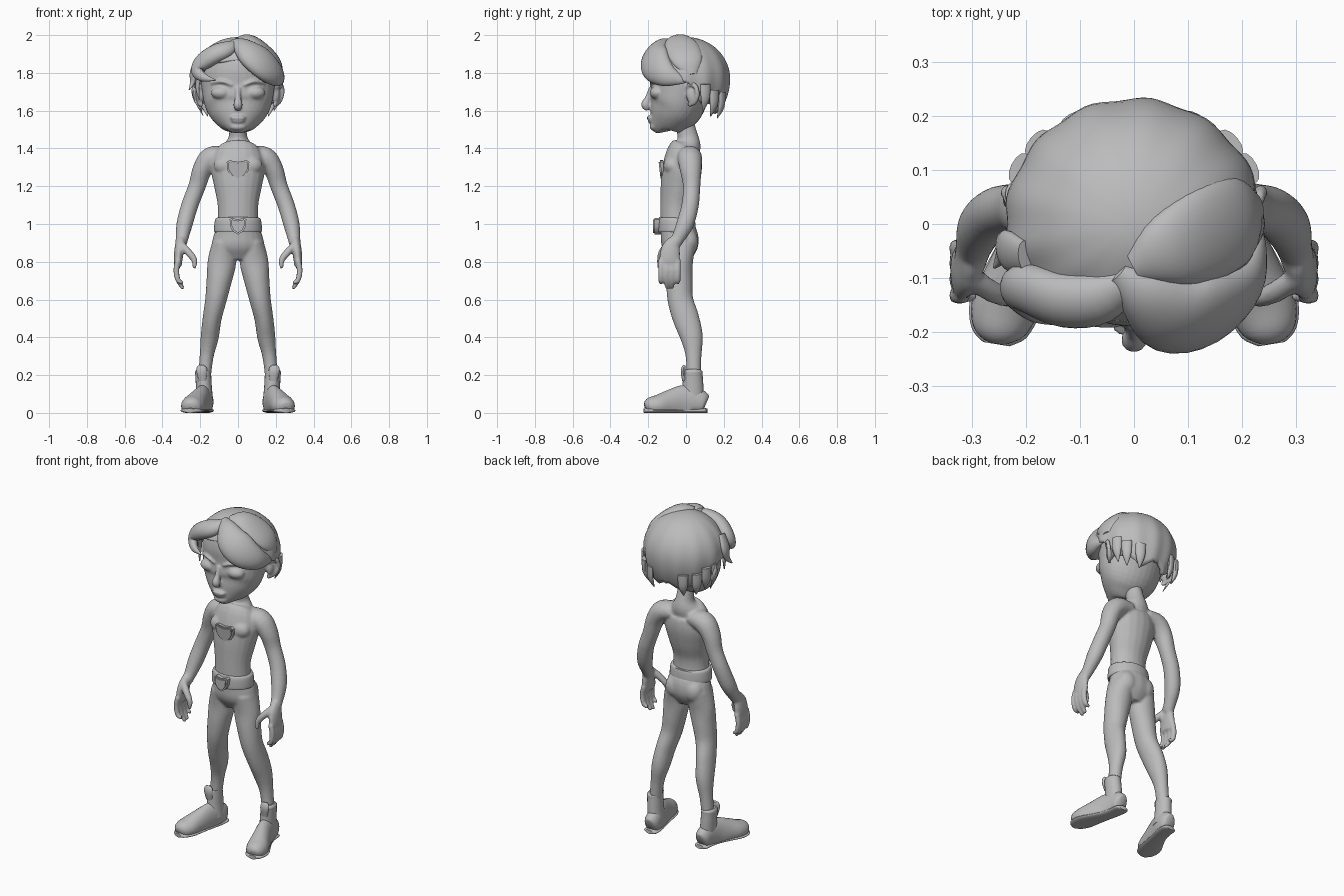
import bpy, bmesh, math
from mathutils import Vector

GREY = bpy.data.materials.new("clay grey")
GREY.diffuse_color = (0.5, 0.5, 0.5, 1)
X, Y = Vector((1, 0, 0)), Vector((0, 1, 0))
HEAD = Vector((0, 0, 1.75))


def finish(name, bm, angle=50):
    bmesh.ops.recalc_face_normals(bm, faces=bm.faces)
    me = bpy.data.meshes.new(name)
    bm.to_mesh(me)
    bm.free()
    ob = bpy.data.objects.new(name, me)
    bpy.context.collection.objects.link(ob)
    me.materials.append(GREY)
    select([ob])
    bpy.ops.object.shade_smooth_by_angle(angle=math.radians(angle))
    return ob


def select(obs):
    bpy.ops.object.select_all(action='DESELECT')
    for o in obs:
        o.select_set(True)
    bpy.context.view_layer.objects.active = obs[0]


def spline(pts, sub):
    """Catmull-Rom samples through tuples of any length."""
    v = [Vector(p) for p in pts]
    out = []
    for i in range(len(v) - 1):
        p0, p1, p2, p3 = v[max(i - 1, 0)], v[i], v[i + 1], v[min(i + 2, len(v) - 1)]
        for k in range(sub):
            t = k / sub
            out.append(0.5 * (2 * p1 + (p2 - p0) * t + (2 * p0 - 5 * p1 + 4 * p2 - p3) * t * t
                              + (3 * p1 - p0 - 3 * p2 + p3) * t ** 3))
    return out + [v[-1]]


def loft(name, pts, side=X, sx=1, n=20, sub=4, floor=None):
    """Oval rings (x, y, z, half width, half depth) along a path; side=None hugs the head."""
    s = spline([(p[0] * sx, *p[1:]) for p in pts], sub)
    cs = [Vector(p[:3]) for p in s]
    bm = bmesh.new()
    rings = []
    for i, p in enumerate(s):
        t = (cs[min(i + 1, len(cs) - 1)] - cs[max(i - 1, 0)]).normalized()
        if side is None:
            w = t.cross(cs[i] - HEAD).normalized()
        else:
            w = (side - t * side.dot(t)).normalized()
        d = t.cross(w)
        a, b = max(p[3], 0.002), max(p[4], 0.002)
        ring = []
        for k in range(n):
            q = math.tau * k / n
            co = cs[i] + w * a * math.cos(q) + d * b * math.sin(q)
            if floor is not None:
                co.z = max(co.z, floor)
            ring.append(bm.verts.new(co))
        rings.append(ring)
    for r, q in zip(rings, rings[1:]):
        for k in range(n):
            bm.faces.new((r[k], r[(k + 1) % n], q[(k + 1) % n], q[k]))
    bm.faces.new(rings[0])
    bm.faces.new(rings[-1])
    return finish(name, bm)


def ball(name, c, r):
    bm = bmesh.new()
    bmesh.ops.create_uvsphere(bm, u_segments=20, v_segments=12, radius=1)
    for v in bm.verts:
        v.co = Vector(c) + Vector(v.co[i] * r[i] for i in range(3))
    return finish(name, bm)


def fuse(name, parts, voxel, smooth):
    """Melt overlapping parts into one skin."""
    select(parts)
    bpy.ops.object.join()
    ob = bpy.context.object
    ob.name = name
    m = ob.modifiers.new("skin", 'REMESH')
    m.mode, m.voxel_size, m.use_smooth_shade = 'VOXEL', voxel, True
    m = ob.modifiers.new("soften", 'SMOOTH')
    m.factor, m.iterations = 0.5, smooth
    for m in list(ob.modifiers):
        bpy.ops.object.modifier_apply(modifier=m.name)
    ob.data.materials.clear()
    ob.data.materials.append(GREY)
    return ob


def shield(name, cz, w, h, y0, y1, tilt=0):
    """Bevelled shield plate facing the front."""
    half = [(0, .42), (.75, .5), (1, .42), (.95, 0), (.6, -.32), (0, -.5)]
    out = half + [(-x, z) for x, z in half[-2:0:-1]]
    bm = bmesh.new()
    f = bm.faces.new([bm.verts.new((x * w, y0 - tilt * z, cz + z * h)) for x, z in out])
    g = bmesh.ops.extrude_face_region(bm, geom=[f])
    top = [v for v in g['geom'] if isinstance(v, bmesh.types.BMVert)]
    bmesh.ops.translate(bm, verts=top, vec=(0, y1 - y0, 0))
    bmesh.ops.bevel(bm, geom=[e for e in bm.edges if all(v in top for v in e.verts)],
                    offset=0.008, segments=2, affect='EDGES')
    finish(name, bm, 35)


# Body: torso, limbs and hands melted together
body = [loft("torso", [(0, -.01, 1.54, .046, .05), (0, .01, 1.46, .05, .055), (0, .01, 1.42, .08, .07),
                       (0, -.01, 1.38, .125, .09), (0, -.02, 1.3, .145, .105), (0, -.035, 1.2, .127, .1),
                       (0, -.05, 1.1, .108, .086), (0, -.05, 1.0, .11, .087), (0, -.035, .93, .132, .1),
                       (0, -.03, .87, .135, .092), (0, -.03, .81, .07, .055)])]
for s in (1, -1):
    body.append(ball("buttock", (s * .06, .01, .905), (.062, .055, .07)))
    body.append(ball("chest", (s * .065, -.075, 1.31), (.065, .045, .05)))
    body.append(loft("leg", [(.075, -.03, .9, .062, .085), (.085, -.033, .8, .076, .07), (.1, -.035, .7, .067, .07),
                             (.117, -.03, .6, .057, .068), (.137, 0, .5, .05, .07), (.15, .03, .4, .048, .06),
                             (.166, .04, .3, .037, .042), (.18, .04, .17, .034, .038)], sx=s))
    body.append(loft("arm", [(.06, .015, 1.365, .06, .045), (.14, .02, 1.35, .065, .06), (.188, .025, 1.29, .058, .052),
                             (.217, .03, 1.2, .046, .046), (.255, .022, 1.1, .046, .045), (.283, -.005, 1.0, .046, .043),
                             (.297, -.045, .92, .035, .033), (.303, -.07, .89, .038, .03)], side=Y, sx=s))
    body.append(loft("palm", [(.3, -.06, .92, .028, .024), (.31, -.08, .87, .05, .026), (.317, -.087, .81, .055, .023),
                              (.316, -.087, .775, .048, .018)], side=Y, sx=s))
    for y, tip in ((-.133, .69), (-.102, .655), (-.072, .66), (-.043, .69)):
        body.append(loft("finger", [(.316, y, .81, .016, .016), (.327, y, .755, .015, .016),
                                    (.316, y, .7, .014, .014), (.29, y, tip, .009, .009)], side=Y, sx=s, n=12))
    body.append(loft("thumb", [(.3, -.1, .89, .02, .02), (.262, -.125, .85, .021, .02), (.232, -.138, .81, .016, .017),
                               (.23, -.143, .765, .009, .009)], side=Y, sx=s, n=12))
fuse("body", body, 0.0075, 4)

# Head with nose, lips, eyelids, brows and ears
head = [loft("skull", [(0, -.115, 1.487, .03, .035), (0, -.115, 1.508, .078, .075), (0, -.088, 1.56, .135, .113),
                       (0, -.055, 1.62, .173, .145), (0, -.032, 1.7, .19, .158), (0, -.015, 1.79, .196, .176),
                       (0, -.005, 1.87, .172, .165), (0, .005, 1.93, .115, .11), (0, .005, 1.96, .03, .03)], n=32),
        loft("nose", [(0, -.185, 1.72, .014, .012), (0, -.2, 1.67, .015, .016), (0, -.214, 1.63, .024, .024),
                      (0, -.2, 1.604, .014, .01)]),
        ball("upper_lip", (0, -.192, 1.562, ), (.042, .016, .012)),
        ball("lower_lip", (0, -.188, 1.545), (.035, .014, .01)),
        ball("chin", (0, -.165, 1.515), (.045, .028, .022))]
for s in (1, -1):
    head.append(ball("eyelid", (s * .088, -.15, 1.695), (.056, .042, .036)))
    head.append(loft("brow", [(.03, -.187, 1.735, .006, .008), (.085, -.177, 1.755, .009, .011),
                              (.145, -.135, 1.745, .005, .008)], side=Vector((0, 0, 1)), sx=s, n=10))
    head.append(loft("ear_rim", [(.185, .01, 1.7, .008, .012), (.212, .015, 1.735, .01, .012),
                                 (.23, .045, 1.735, .011, .013), (.235, .06, 1.69, .011, .013),
                                 (.217, .045, 1.645, .012, .014), (.19, .012, 1.63, .008, .012)], side=X, sx=s, n=10))
    head.append(ball("ear_bowl", (s * .2, .033, 1.685), (.022, .032, .05)))
fuse("head", head, 0.007, 2)

# Hair shell with a jagged hem, longest at the back
HEM = [(0, 1.87), (.8, 1.85), (1.2, 1.77), (1.65, 1.745), (1.95, 1.66), (2.3, 1.61), (3.2, 1.6)]


def hem(d):
    for (d0, z0), (d1, z1) in zip(HEM, HEM[1:]):
        if d <= d1:
            z = z0 + (z1 - z0) * (d - d0) / (d1 - d0)
            return z + (.024 * (abs((d * 2.6) % 2 - 1) * 2 - 1) if d > 1.85 else 0)


N, M = 96, 20
bm = bmesh.new()
pole = bm.verts.new((0, .01, 1.99))
rows = []
for j in range(1, M + 1):
    row = []
    for k in range(N):
        q = math.tau * k / N
        low = hem(min(q, math.tau - q))
        t = j / M
        z = 1.99 - (1.99 - low) * (1 - math.cos(t * math.pi / 2)) ** .8
        r = math.sqrt(max(0, 1 - ((z - 1.77) / .22) ** 2)) if z > 1.77 else 1 - .3 * ((1.77 - z) / .2) ** 2
        r *= 1 + .018 * t * math.sin(q * 13)
        depth = .205 if math.cos(q) > 0 else .232
        row.append(bm.verts.new((.238 * r * math.sin(q), -depth * r * math.cos(q), z)))
    rows.append(row)
for k in range(N):
    bm.faces.new((pole, rows[0][k], rows[0][(k + 1) % N]))
    for a, b in zip(rows, rows[1:]):
        bm.faces.new((a[k], b[k], b[(k + 1) % N], a[(k + 1) % N]))
cap = finish("hair_cap", bm)
m = cap.modifiers.new("thickness", 'SOLIDIFY')
m.thickness, m.offset = 0.02, -1

# Fringe swept to both sides of the parting, and loose locks
loft("right_fringe", [(-.03, -.09, 1.965, .02, .015), (.02, -.13, 1.94, .055, .04), (.08, -.165, 1.89, .088, .05),
                      (.145, -.155, 1.835, .09, .05), (.2, -.105, 1.79, .065, .042), (.225, -.04, 1.765, .03, .02),
                      (.228, 0, 1.75, .004, .004)], side=None, n=28)
loft("right_crown", [(0, -.08, 1.965, .03, .02), (.06, -.05, 1.965, .07, .035), (.13, -.02, 1.925, .09, .035),
                     (.195, .01, 1.86, .08, .03), (.225, .03, 1.79, .03, .015)], side=None, n=24)
loft("left_fringe", [(0, -.1, 1.96, .02, .015), (-.06, -.135, 1.925, .05, .04), (-.13, -.14, 1.895, .055, .045),
                     (-.195, -.12, 1.85, .05, .04), (-.215, -.13, 1.805, .035, .028), (-.18, -.165, 1.775, .022, .018),
                     (-.12, -.185, 1.762, .003, .003)], side=None, n=24)
loft("left_side_lock", [(-.2, -.06, 1.88, .03, .015), (-.232, -.05, 1.81, .04, .02), (-.24, -.055, 1.75, .022, .014),
                        (-.258, -.08, 1.71, .003, .003)], side=None)
loft("left_front_strand", [(-.2, -.08, 1.8, .02, .012), (-.215, -.065, 1.73, .017, .01), (-.205, -.08, 1.66, .003, .003)],
     side=None, n=12)
for s in (1, -1):
    for x, y, z in ((.16, .13, 1.57), (.1, .165, 1.56), (.19, .09, 1.6)):
        loft("nape_lock", [(x * 1.12, y * 1.15, z + .14, .03, .015), (x * 1.1, y * 1.13, z + .06, .025, .014),
                           (x, y, z, .002, .002)], side=None, sx=s, n=12)
loft("left_ear_strand", [(-.225, .06, 1.75, .02, .012), (-.228, .045, 1.67, .018, .01), (-.185, .03, 1.575, .002, .002)],
     side=None, n=12)

# Chest badge, belt and buckle
shield("chest_badge", 1.285, .06, .105, -.115, -.14, .012)
loft("belt", [(0, -.048, .955, .119, .092), (0, -.048, .965, .127, .1), (0, -.05, 1.02, .122, .097),
              (0, -.05, 1.033, .112, .089)], n=40)
shield("buckle", .988, .044, .088, -.13, -.174)

# Shoes: upper, sole, ankle cuff and tongue, toes turned out
for s in (1, -1):
    loft("shoe_upper", [(.172, .106, .05, .025, .04), (.173, .09, .055, .042, .06), (.178, .04, .06, .046, .085),
                        (.193, -.02, .055, .047, .09), (.217, -.09, .045, .055, .075), (.238, -.15, .038, .062, .058),
                        (.25, -.195, .035, .05, .045), (.254, -.215, .03, .025, .022)], sx=s, floor=.012, n=24)
    loft("sole", [(.172, .112, .012, .025, .012), (.172, .095, .012, .044, .013), (.178, .04, .012, .045, .013),
                  (.193, -.02, .012, .046, .013), (.217, -.09, .012, .057, .013), (.238, -.15, .012, .066, .014),
                  (.25, -.2, .012, .052, .014), (.254, -.222, .012, .025, .012)], sx=s, floor=0, n=24)
    loft("ankle_cuff", [(.175, .035, .06, .044, .06), (.18, .037, .13, .042, .056), (.184, .036, .2, .042, .052),
                        (.186, .036, .222, .041, .051), (.186, .036, .226, .03, .04)], sx=s)
    loft("shoe_tongue", [(.188, -.01, .17, .02, .01), (.191, -.015, .215, .028, .013), (.193, -.012, .24, .026, .011),
                         (.193, -.008, .252, .014, .006)], sx=s, n=14)
